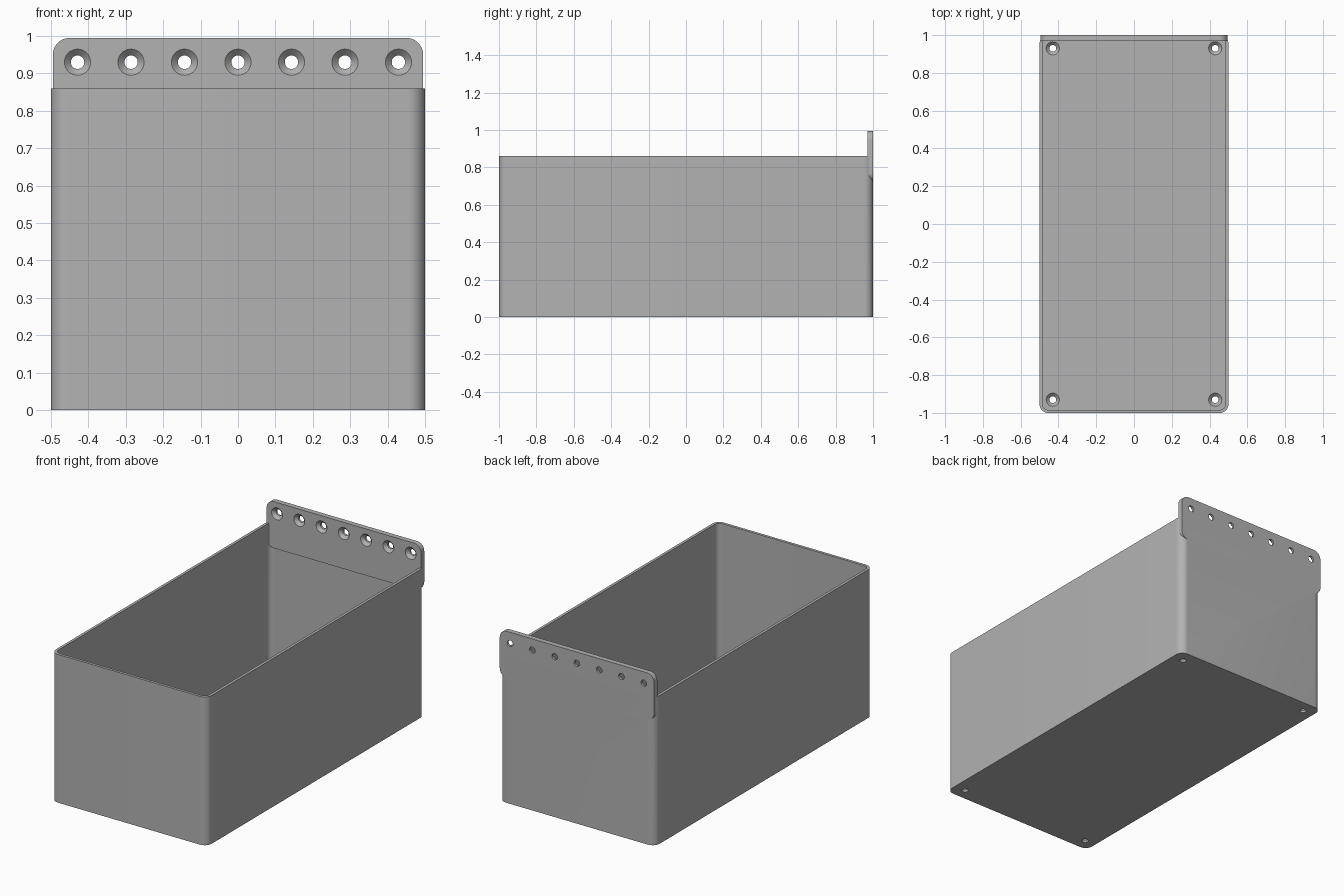
import bpy, bmesh, math
from mathutils import Matrix

cube = bpy.data.objects.get("Cube")
if cube:
    bpy.data.objects.remove(cube, do_unlink=True)

grey = bpy.data.materials.new("plain grey")
grey.use_nodes = True
colour = (0.45, 0.45, 0.45, 1)
grey.diffuse_color = colour
grey.node_tree.nodes["Principled BSDF"].inputs["Base Color"].default_value = colour

WIDTH, LENGTH, HEIGHT = 1.0, 2.0, 0.86
WALL, FLOOR, CORNER = 0.016, 0.03, 0.045
PLATE, PLATE_LOW, PLATE_TOP = 0.03, 0.725, 0.995
UPRIGHT = Matrix.Rotation(math.pi / 2, 4, "X")  # local z becomes -y


def make_object(name, bm):
    bmesh.ops.recalc_face_normals(bm, faces=bm.faces)
    mesh = bpy.data.meshes.new(name)
    bm.to_mesh(mesh)
    bm.free()
    mesh.materials.append(grey)
    obj = bpy.data.objects.new(name, mesh)
    bpy.context.collection.objects.link(obj)
    return obj


def rounded_slab(name, w, h, depth, radius, matrix, steps=10):
    """Rounded rectangle in local xy, extruded along local z."""
    bm = bmesh.new()
    ring = []
    for i, (sx, sy) in enumerate([(1, 1), (-1, 1), (-1, -1), (1, -1)]):
        for k in range(steps + 1):
            a = math.pi / 2 * (i + k / steps)
            ring.append(bm.verts.new((sx * (w / 2 - radius) + radius * math.cos(a),
                                      sy * (h / 2 - radius) + radius * math.sin(a), 0)))
    face = bm.faces.new(ring)
    new = bmesh.ops.extrude_face_region(bm, geom=[face])["geom"]
    bmesh.ops.translate(bm, vec=(0, 0, depth),
                        verts=[v for v in new if isinstance(v, bmesh.types.BMVert)])
    bmesh.ops.transform(bm, matrix=matrix, verts=bm.verts)
    return make_object(name, bm)


def countersink_cutters(name, matrices, thickness):
    """Screw holes through local z 0..thickness, flared at the top."""
    bm = bmesh.new()
    outline = [(0.018, -0.02), (0.018, thickness - 0.017),
               (0.035, thickness), (0.035, thickness + 0.01)]
    n = 32
    for m in matrices:
        rings = [[bm.verts.new(m @ Matrix.Rotation(2 * math.pi * k / n, 4, "Z")
                               @ Matrix.Translation((r, 0, z)).translation)
                  for k in range(n)] for r, z in outline]
        for low, high in zip(rings, rings[1:]):
            for k in range(n):
                j = (k + 1) % n
                bm.faces.new((low[k], low[j], high[j], high[k]))
        bm.faces.new(rings[0][::-1])
        bm.faces.new(rings[-1])
    return make_object(name, bm)


def combine(target, other, operation):
    mod = target.modifiers.new(operation, "BOOLEAN")
    mod.operation, mod.solver, mod.object = operation, "EXACT", other
    bpy.context.view_layer.objects.active = target
    bpy.ops.object.modifier_apply(modifier=mod.name)
    bpy.data.objects.remove(other, do_unlink=True)


# Open bin with rounded upright corners
tray = rounded_slab("storage_bin", WIDTH, LENGTH, HEIGHT, CORNER, Matrix())
hollow = rounded_slab("hollow_cutter", WIDTH - 2 * WALL, LENGTH - 2 * WALL, HEIGHT,
                      CORNER - WALL, Matrix.Translation((0, 0, FLOOR)))
combine(tray, hollow, "DIFFERENCE")

# Hanging plate fused to the back wall
plate = rounded_slab("hanging_plate", 0.99, PLATE_TOP - PLATE_LOW, PLATE, CORNER,
                     Matrix.Translation((0, LENGTH / 2, (PLATE_LOW + PLATE_TOP) / 2)) @ UPRIGHT)
combine(tray, plate, "UNION")

# Row of screw holes in the plate, flared toward the front
row = [Matrix.Translation((0.143 * i, LENGTH / 2, 0.93)) @ UPRIGHT for i in range(-3, 4)]
combine(tray, countersink_cutters("plate_hole_cutters", row, PLATE), "DIFFERENCE")

# Screw holes in the floor corners, flared upward
spots = [Matrix.Translation((0.43 * sx, 0.93 * sy, 0)) for sx in (-1, 1) for sy in (-1, 1)]
combine(tray, countersink_cutters("floor_hole_cutters", spots, FLOOR), "DIFFERENCE")

# Smooth rounded corners, crisp edges
bpy.ops.object.select_all(action="DESELECT")
tray.select_set(True)
bpy.context.view_layer.objects.active = tray
bpy.ops.object.shade_smooth_by_angle(angle=math.radians(30))
